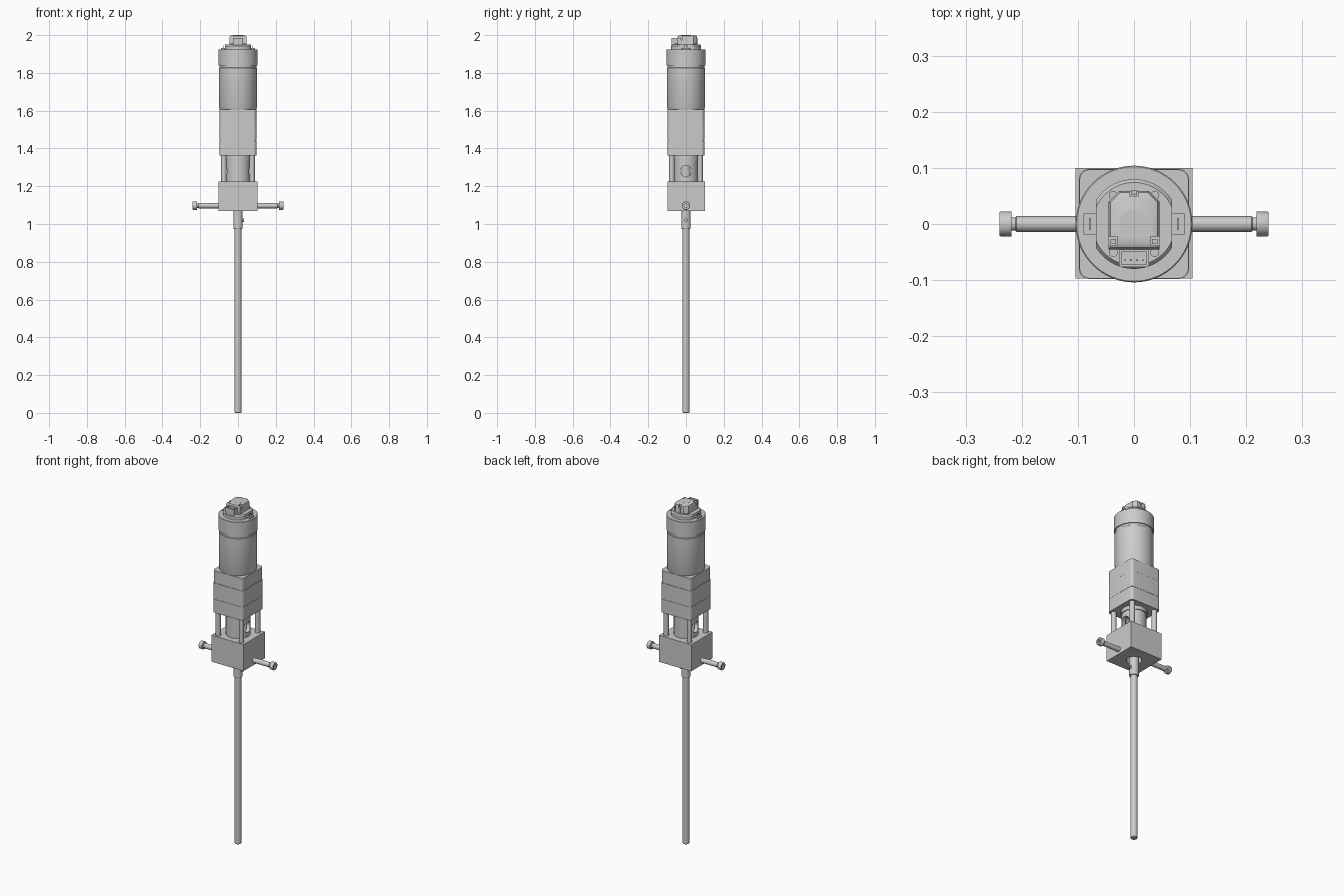
import bpy, bmesh, math
from mathutils import Matrix, Vector

if "Cube" in bpy.data.objects:
    bpy.data.objects.remove(bpy.data.objects["Cube"])


def add(name, bm, smooth=True):
    bmesh.ops.recalc_face_normals(bm, faces=bm.faces)
    me = bpy.data.meshes.new(name)
    bm.to_mesh(me)
    bm.free()
    ob = bpy.data.objects.new(name, me)
    bpy.context.collection.objects.link(ob)
    bpy.ops.object.select_all(action='DESELECT')
    ob.select_set(True)
    bpy.context.view_layer.objects.active = ob
    if smooth:
        bpy.ops.object.shade_smooth_by_angle(angle=math.radians(30))
    return ob


def lathe(name, prof, loc=(0, 0, 0), axis=(0, 0, 1), seg=48, closed=False):
    """Revolve (radius, height) points; open profiles get end caps."""
    bm = bmesh.new()
    rings = [[bm.verts.new((r * math.cos(2 * math.pi * i / seg), r * math.sin(2 * math.pi * i / seg), h))
              for i in range(seg)] for r, h in prof]
    pairs = list(zip(rings, rings[1:])) + ([(rings[-1], rings[0])] if closed else [])
    for a, b in pairs:
        for i in range(seg):
            j = (i + 1) % seg
            bm.faces.new((a[i], a[j], b[j], b[i]))
    if not closed:
        bm.faces.new(rings[0])
        bm.faces.new(rings[-1])
    rot = Vector((0, 0, 1)).rotation_difference(Vector(axis)).to_matrix().to_4x4()
    bm.transform(Matrix.Translation(loc) @ rot)
    return add(name, bm)


def cyl(name, r, h0, h1, loc=(0, 0, 0), axis=(0, 0, 1), seg=32):
    return lathe(name, [(r, h0), (r, h1)], loc, axis, seg)


def box(name, x, y, z, corner=0, top=0):
    """Box from ranges; optional rounded vertical corners and chamfered top rim."""
    bm = bmesh.new()
    bmesh.ops.create_cube(bm, size=1)
    for v in bm.verts:
        v.co = [r[0] if c < 0 else r[1] for c, r in zip(v.co, (x, y, z))]
    if corner:
        es = [e for e in bm.edges if abs(e.verts[0].co.z - e.verts[1].co.z) > 1e-5]
        bmesh.ops.bevel(bm, geom=es, offset=corner, segments=6, profile=0.5, affect='EDGES')
    if top:
        es = [e for e in bm.edges if all(abs(v.co.z - z[1]) < 1e-5 for v in e.verts)]
        bmesh.ops.bevel(bm, geom=es, offset=top, segments=1, affect='EDGES')
    return add(name, bm)


def cut(ob, cutter, op='DIFFERENCE'):
    cutter.hide_render = True
    m = ob.modifiers.new('cut', 'BOOLEAN')
    m.operation, m.solver, m.object = op, 'EXACT', cutter
    bpy.ops.object.select_all(action='DESELECT')
    ob.select_set(True)
    bpy.context.view_layer.objects.active = ob
    bpy.ops.object.modifier_apply(modifier=m.name)
    bpy.data.objects.remove(cutter, do_unlink=True)
    bpy.ops.object.shade_smooth_by_angle(angle=math.radians(30))


# Long drive rod and its coupler
lathe('drive_rod', [(.016, 0), (.0185, .003), (.0185, 1.0)], seg=32)
lathe('rod_coupler', [(.0185, .975), (.023, .975), (.025, .978), (.025, 1.36)], seg=32)
screw = cyl('coupler_set_screw', .009, .018, .033, (0, 0, 1.02), (1, 0, 0), 20)
cut(screw, cyl('cutter', .005, .028, .05, (0, 0, 1.02), (1, 0, 0), 6))
cyl('shaft_set_screw', .009, .018, .03, (0, 0, 1.28), (1, 0, 0), 20)

# Mounting block with a clearance bore
block = box('mounting_block', (-.104, .104), (-.097, .1), (1.07, 1.225))
cut(block, cyl('cutter', .04, 1.0, 1.3, seg=48))

# Opposed cap screws through the block
for s in (-1, 1):
    at, ax = (0, 0, 1.097), (s, 0, 0)
    lathe('side_screw_shank', [(.014, .07), (.014, .209), (.012, .211), (.012, .222)], at, ax, 24)
    head = lathe('side_screw_head', [(.022, .218), (.022, .238), (.021, .24)], at, ax, 32)
    cut(head, cyl('cutter', .011, .229, .26, at, ax, 6))

# Coupling sleeve with an access hole on each side
sleeve = lathe('coupling_sleeve', [(.045, 1.225), (.065, 1.225), (.065, 1.345), (.045, 1.345)], closed=True, seg=64)
cut(sleeve, cyl('cutter', .03, -.2, .2, (0, 0, 1.28), (1, 0, 0), 32))
cyl('pilot_boss', .069, 1.34, 1.37, seg=64)

# Four standoff posts
for sx in (-1, 1):
    for sy in (-1, 1):
        cyl('standoff_post', .014, 1.22, 1.37, (sx * .075, sy * .075, 0), seg=24)

# Gearbox in three stacked sections
for n, z0, z1, w in (('gearbox_lower', 1.362, 1.44, .098), ('gearbox_middle', 1.441, 1.535, .098),
                     ('gearbox_upper', 1.536, 1.607, .097)):
    box(n, (-w, w), (-w, w), (z0, z1), .018)
box('gearbox_core', (-.095, .095), (-.095, .095), (1.37, 1.60), .018)

# Motor body with a groove below the end ring
lathe('motor_body', [(.096, 1.605), (.1, 1.615), (.1, 1.635), (.101, 1.638), (.101, 1.825), (.098, 1.828),
                     (.098, 1.84), (.104, 1.84), (.104, 1.923), (.102, 1.925)], seg=72)

# End cap: disc with flattened sides
cap = lathe('end_cap', [(.08, 1.92), (.08, 1.943), (.074, 1.951)], seg=64)
cut(cap, box('cutter', (-.068, .068), (-.2, .2), (1.8, 2.1)), 'INTERSECT')

# Terminal pads with blades, and cap screws
for s in (-1, 1):
    xs = s * .079
    box('terminal_pad', (xs - .012, xs + .012), (-.02, .02), (1.92, 1.932), .005)
    box('terminal_blade', (xs - .0015, xs + .0015), (-.011, .011), (1.93, 1.946))
    for t in (-1, 1):
        cyl('cap_screw', .008, 1.94, 1.955, (s * .037, t * .051, 0), seg=16)

# Encoder housing: outline with clipped rear corners
outline = [(-.045, -.045), (.045, -.045), (.045, .04), (.026, .059), (-.026, .059), (-.045, .04)]
bm = bmesh.new()
base = bm.faces.new([bm.verts.new((x, y, 1.945)) for x, y in outline])
ext = bmesh.ops.extrude_face_region(bm, geom=[base])['geom']
bmesh.ops.translate(bm, verts=[v for v in ext if isinstance(v, bmesh.types.BMVert)], vec=(0, 0, .054))
rim = [e for e in bm.edges if all(v.co.z > 1.99 for v in e.verts)]
bmesh.ops.bevel(bm, geom=rim, offset=.01, segments=2, profile=0.5, affect='EDGES')
encoder = add('encoder_housing', bm)
for cx, cy in ((-.037, -.03), (.037, -.03), (0, .058)):
    cut(encoder, box('cutter', (cx - .008, cx + .008), (cy - .008, cy + .008), (1.975, 2.1)))
    box('encoder_latch', (cx - .005, cx + .005), (cy - .006, cy + .003), (1.95, 1.984))
cyl('encoder_top_disc', .026, 1.99, 2.0, seg=40)

# Connector socket and pins at the front
conn = box('connector_shell', (-.027, .027), (-.077, -.043), (1.947, 1.986))
cut(conn, box('cutter', (-.022, .022), (-.072, -.05), (1.96, 2.1)))
for i in range(4):
    px = (i - 1.5) * .0105
    box('connector_pin', (px - .0015, px + .0015), (-.066, -.063), (1.955, 1.982))
